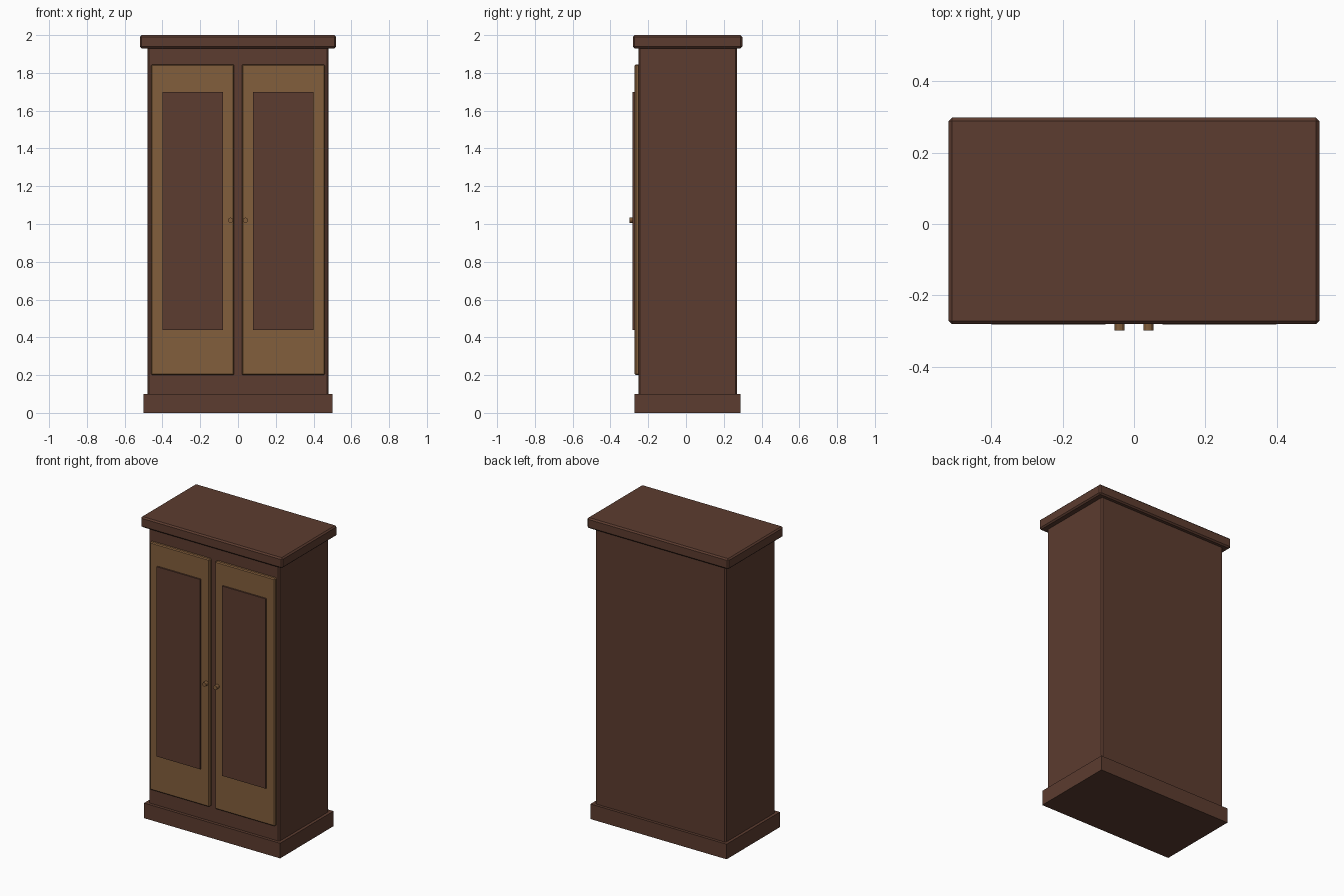
import bpy
import math

if "Cube" in bpy.data.objects:
    bpy.data.objects.remove(bpy.data.objects["Cube"])


def material(name, rgb):
    m = bpy.data.materials.new(name)
    m.diffuse_color = (*rgb, 1)
    m.use_nodes = True
    m.node_tree.nodes["Principled BSDF"].inputs["Base Color"].default_value = m.diffuse_color
    return m


DARK = material("dark wood", (0.107, 0.045, 0.029))
LIGHT = material("light wood", (0.225, 0.112, 0.045))


def box(name, x, y, z, mat, bevel=0):
    """Box from (min, max) ranges, with an optional one-step bevel."""
    bpy.ops.mesh.primitive_cube_add(size=1)
    ob = bpy.context.object
    ob.name = name
    for v in ob.data.vertices:
        v.co = [r[0] if c < 0 else r[1] for c, r in zip(v.co, (x, y, z))]
    ob.data.materials.append(mat)
    if bevel:
        mod = ob.modifiers.new("edge bevel", 'BEVEL')
        mod.width = bevel
        mod.segments = 1
    return ob


# Carcass, plinth and cornice
box("body", (-0.48, 0.48), (-0.252, 0.269), (0.08, 1.94), DARK, 0.008)
box("plinth", (-0.50, 0.50), (-0.272, 0.288), (0, 0.10), DARK)
box("cornice", (-0.52, 0.52), (-0.281, 0.298), (1.93, 2.0), DARK, 0.009)

# Doors with raised panels and knobs, mirrored left and right
for side, s in (("left", -1), ("right", 1)):
    def span(a, b):
        return tuple(sorted((s * a, s * b)))

    box(side + "_door", span(0.02, 0.46), (-0.272, -0.245), (0.20, 1.845), LIGHT, 0.006)
    box(side + "_panel", span(0.08, 0.40), (-0.282, -0.262), (0.44, 1.70), DARK)
    bpy.ops.mesh.primitive_cylinder_add(
        vertices=12, radius=0.014, depth=0.03,
        location=(s * 0.04, -0.2835, 1.02), rotation=(math.pi / 2, 0, 0))
    knob = bpy.context.object
    knob.name = side + "_knob"
    knob.data.materials.append(LIGHT)
